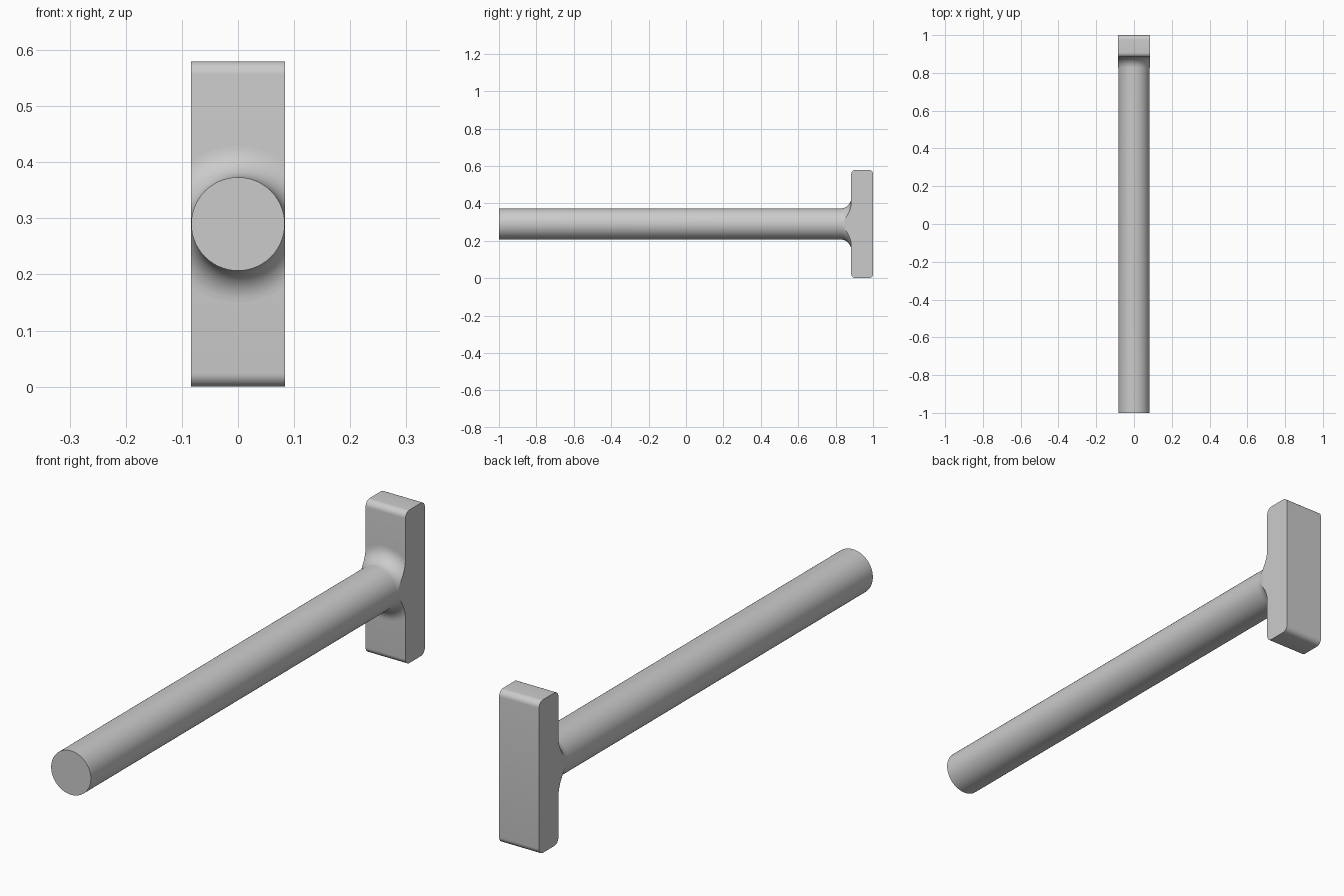
import bpy, bmesh
from math import pi, sin, cos, radians
from mathutils import Vector, Matrix

if "Cube" in bpy.data.objects:
    bpy.data.objects.remove(bpy.data.objects["Cube"], do_unlink=True)

HALF_W, HEIGHT, MID_Z = 0.0835, 0.58, 0.29
FACE_Y, SHAFT_R, FILLET = 0.883, 0.0832, 0.056

steel = bpy.data.materials.new("plain grey")
steel.use_nodes = True
grey = (0.6, 0.6, 0.6, 1)
steel.diffuse_color = grey
steel.node_tree.nodes["Principled BSDF"].inputs["Base Color"].default_value = grey


def finish(name, bm):
    bmesh.ops.recalc_face_normals(bm, faces=bm.faces)
    mesh = bpy.data.meshes.new(name)
    bm.to_mesh(mesh)
    bm.free()
    mesh.materials.append(steel)
    obj = bpy.data.objects.new(name, mesh)
    bpy.context.collection.objects.link(obj)
    bpy.ops.object.select_all(action="DESELECT")
    obj.select_set(True)
    bpy.context.view_layer.objects.active = obj
    bpy.ops.object.shade_smooth_by_angle(angle=radians(35))
    return obj


# Head: a bar with its four long edges across the width rounded
bm = bmesh.new()
depth = 1 - FACE_Y
bmesh.ops.create_cube(bm, size=1, matrix=Matrix.Translation((0, FACE_Y + depth / 2, MID_Z))
                      @ Matrix.Diagonal((2 * HALF_W, depth, HEIGHT, 1)))
across = [e for e in bm.edges if abs(e.verts[0].co.x - e.verts[1].co.x) > HALF_W]
bmesh.ops.bevel(bm, geom=across, offset=0.024, segments=8, profile=0.5, affect="EDGES")
finish("head", bm)

# Shaft with a concave flare into the head, turned around its long axis
bm = bmesh.new()
profile = [(0, -1), (SHAFT_R, -1)]
for i in range(13):
    a = i / 12 * pi / 2
    profile.append((SHAFT_R + FILLET * (1 - cos(a)), FACE_Y - FILLET * (1 - sin(a))))
profile += [(SHAFT_R + FILLET, FACE_Y + 0.001), (0, FACE_Y + 0.001)]
verts = [bm.verts.new((r, y, MID_Z)) for r, y in profile]
edges = [bm.edges.new(pair) for pair in zip(verts, verts[1:])]
bmesh.ops.spin(bm, geom=verts + edges, cent=(0, 0, MID_Z), axis=(0, 1, 0),
               angle=2 * pi, steps=96)
bmesh.ops.remove_doubles(bm, verts=bm.verts, dist=0.00001)

# Trim the flare flush with the sides of the head
for side in (-1, 1):
    cut = bmesh.ops.bisect_plane(bm, geom=bm.verts[:] + bm.edges[:] + bm.faces[:],
                                 plane_co=Vector((side * HALF_W, 0, 0)),
                                 plane_no=Vector((side, 0, 0)), clear_outer=True)
    rim = [e for e in cut["geom_cut"] if isinstance(e, bmesh.types.BMEdge)]
    bmesh.ops.holes_fill(bm, edges=rim, sides=0)
finish("shaft", bm)
